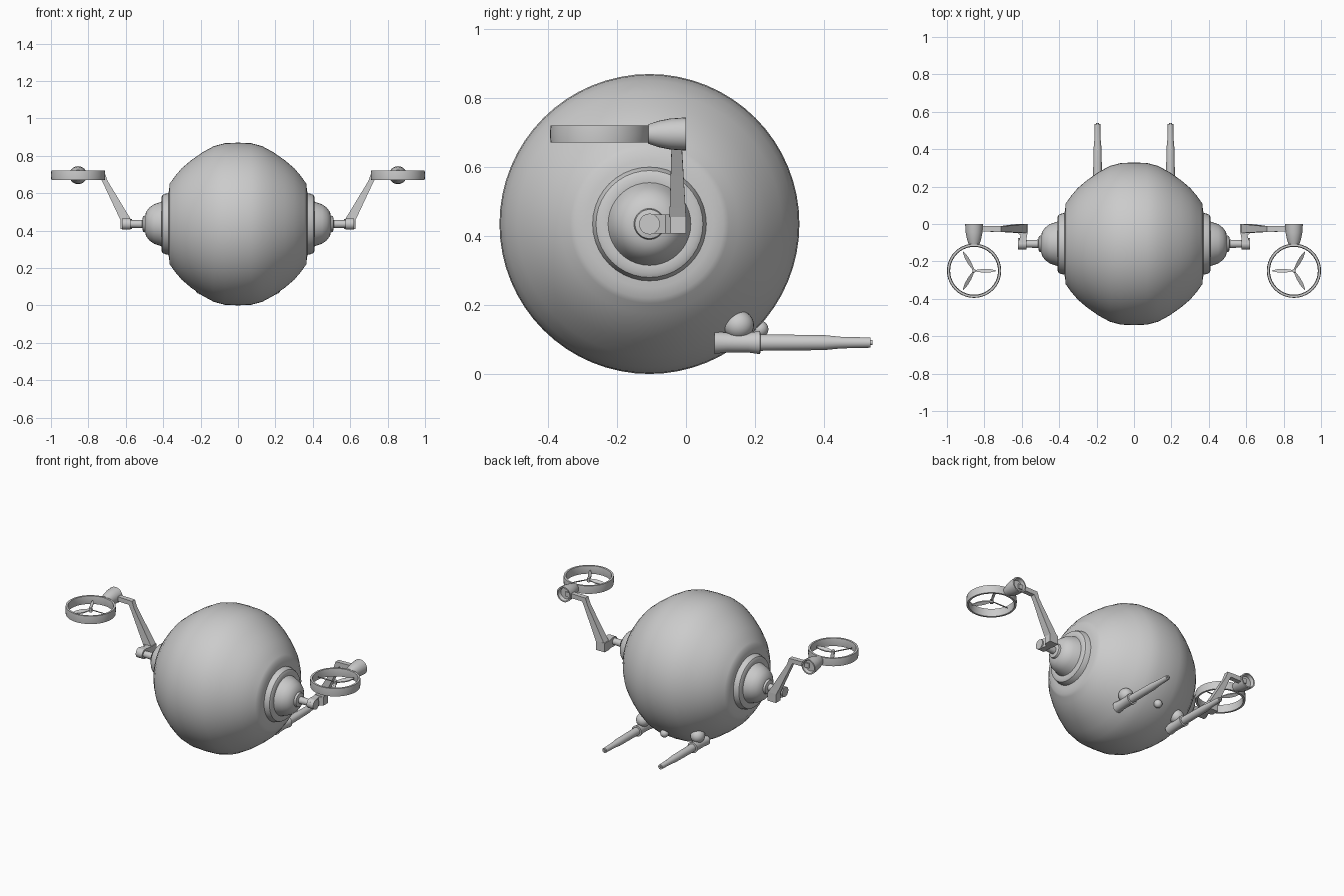
import bpy, bmesh, math
from mathutils import Vector

if "Cube" in bpy.data.objects:
    bpy.data.objects.remove(bpy.data.objects["Cube"])

CY, CZ = -0.106, 0.435      # centre of the round hull


def finish(name, bm, angle=35):
    bmesh.ops.recalc_face_normals(bm, faces=bm.faces)
    me = bpy.data.meshes.new(name)
    bm.to_mesh(me)
    bm.free()
    ob = bpy.data.objects.new(name, me)
    bpy.context.collection.objects.link(ob)
    bpy.ops.object.select_all(action='DESELECT')
    ob.select_set(True)
    bpy.context.view_layer.objects.active = ob
    bpy.ops.object.shade_smooth_by_angle(angle=math.radians(angle))
    return ob


def lathe(name, profile, axis, origin, n=32, closed=False):
    """Spin (distance along axis, radius) points around an axis."""
    axis = Vector(axis).normalized()
    u = axis.orthogonal().normalized()
    v = axis.cross(u)
    o = Vector(origin)
    bm = bmesh.new()
    rings = []
    for d, r in profile:
        if r == 0:
            rings.append([bm.verts.new(o + axis * d)] * n)
            continue
        rings.append([bm.verts.new(o + axis * d + r * (u * math.cos(2 * math.pi * i / n)
                                                       + v * math.sin(2 * math.pi * i / n)))
                      for i in range(n)])
    pairs = list(zip(rings, rings[1:]))
    if closed:
        pairs.append((rings[-1], rings[0]))
    for a, b in pairs:
        for i in range(n):
            j = (i + 1) % n
            bm.faces.new(list(dict.fromkeys((a[i], a[j], b[j], b[i]))))
    return finish(name, bm)


def loft(name, sections):
    """Skin a row of four-cornered sections and cap both ends."""
    bm = bmesh.new()
    rings = [[bm.verts.new(p) for p in s] for s in sections]
    for a, b in zip(rings, rings[1:]):
        for i in range(4):
            j = (i + 1) % 4
            bm.faces.new((a[i], a[j], b[j], b[i]))
    bm.faces.new(rings[0])
    bm.faces.new(rings[-1])
    return finish(name, bm, 20)


def ball(name, loc, scale):
    bm = bmesh.new()
    bmesh.ops.create_uvsphere(bm, u_segments=24, v_segments=14, radius=1)
    bmesh.ops.scale(bm, vec=scale, verts=bm.verts)
    bmesh.ops.translate(bm, vec=loc, verts=bm.verts)
    return finish(name, bm)


# Hull: near-spherical drum with a stepped shoulder at each side
half = [(0.07, 0.432), (0.13, 0.416), (0.19, 0.383), (0.25, 0.341), (0.30, 0.299),
        (0.335, 0.258), (0.355, 0.23), (0.366, 0.215), (0.368, 0.185), (0.372, 0.165)]
hull = [(-0.372, 0)] + [(-x, r) for x, r in reversed(half)] + [(0, 0.435)] + half + [(0.372, 0)]
lathe("hull", hull, (1, 0, 0), (0, CY, CZ), 64)

# Sensor ball under the nose
ball("sensor_ball", (0, 0.214, 0.13), (0.025, 0.025, 0.025))

for s, side in ((1, "right"), (-1, "left")):
    # Side hub: raised rim, dome, collar and shaft
    lathe(f"hub_{side}",
          [(0.35, 0.17), (0.39, 0.161), (0.403, 0.155), (0.41, 0.142), (0.408, 0.12),
           (0.42, 0.115), (0.45, 0.105), (0.475, 0.087), (0.492, 0.064), (0.496, 0.045),
           (0.508, 0.042), (0.512, 0.022), (0.575, 0.02), (0.575, 0.03), (0.62, 0.03), (0.62, 0)],
          (s, 0, 0), (0, CY, CZ), 40)

    # Elbow block that carries the arm
    def elbow(y, x0, x1, h):
        return [(s * x0, y, CZ - h), (s * x1, y, CZ - h), (s * x1, y, CZ + h), (s * x0, y, CZ + h)]
    loft(f"elbow_{side}", [elbow(-0.13, 0.58, 0.617, 0.018), elbow(-0.106, 0.577, 0.62, 0.03),
                           elbow(-0.06, 0.572, 0.606, 0.027), elbow(-0.045, 0.568, 0.628, 0.028),
                           elbow(0, 0.568, 0.628, 0.028)])

    # Bent arm, slanting up then running flat to the motor
    def cut(xa, za, xb, zb, y0, y1):
        return [(s * xa, y0, za), (s * xb, y0, zb), (s * xb, y1, zb), (s * xa, y1, za)]
    loft(f"arm_{side}", [cut(0.57, 0.455, 0.628, 0.455, -0.048, 0),
                         cut(0.697, 0.665, 0.722, 0.655, -0.042, -0.012),
                         cut(0.712, 0.707, 0.735, 0.68, -0.042, -0.012),
                         cut(0.85, 0.71, 0.85, 0.68, -0.04, -0.012)])

    # Motor pod with hollow rear
    px, py, pz = s * 0.855, -0.25, 0.696
    lathe(f"motor_pod_{side}",
          [(-0.11, 0), (-0.11, 0.028), (-0.08, 0.038), (-0.045, 0.045), (0, 0.048),
           (0, 0.04), (-0.02, 0.034), (-0.02, 0)], (0, 1, 0), (px, 0, pz), 24)

    # Rotor guard ring
    lathe(f"rotor_ring_{side}", [(-0.025, 0.143), (0, 0.145), (0.025, 0.143), (0.025, 0.131),
                                 (0, 0.128), (-0.025, 0.131)],
          (0, 0, 1), (px, py, pz), 40, closed=True)

    # Rotor hub and three twisted blades
    lathe(f"rotor_hub_{side}", [(-0.014, 0), (-0.014, 0.01), (0.01, 0.01), (0.018, 0)],
          (0, 0, 1), (px, py, pz), 12)
    for k in range(3):
        a = k * 2 * math.pi / 3 + (math.pi if s > 0 else 0)
        d = Vector((math.cos(a), math.sin(a), 0))
        w = Vector((-d.y, d.x, 0.6 * s))
        t = Vector((0, 0, 0.003))
        c = Vector((px, py, pz))
        loft(f"blade_{side}_{k + 1}",
             [[c + d * r - w * h - t, c + d * r + w * h - t, c + d * r + w * h + t, c + d * r - w * h + t]
              for r, h in ((0.005, 0.004), (0.05, 0.01), (0.085, 0.009), (0.118, 0.002))])

    # Gun: flared breech, tapering barrel and muzzle
    lathe(f"gun_{side}",
          [(0.083, 0), (0.083, 0.033), (0.12, 0.029), (0.18, 0.029), (0.215, 0.034), (0.216, 0.024),
           (0.32, 0.023), (0.40, 0.022), (0.45, 0.017), (0.535, 0.015), (0.535, 0.007),
           (0.541, 0.007), (0.541, 0)], (0, 1, 0), (s * 0.195, 0, 0.091), 20)

    # Egg-shaped gun mount against the hull
    ball(f"gun_mount_{side}", (s * 0.19, 0.153, 0.142), (0.042, 0.044, 0.042))
